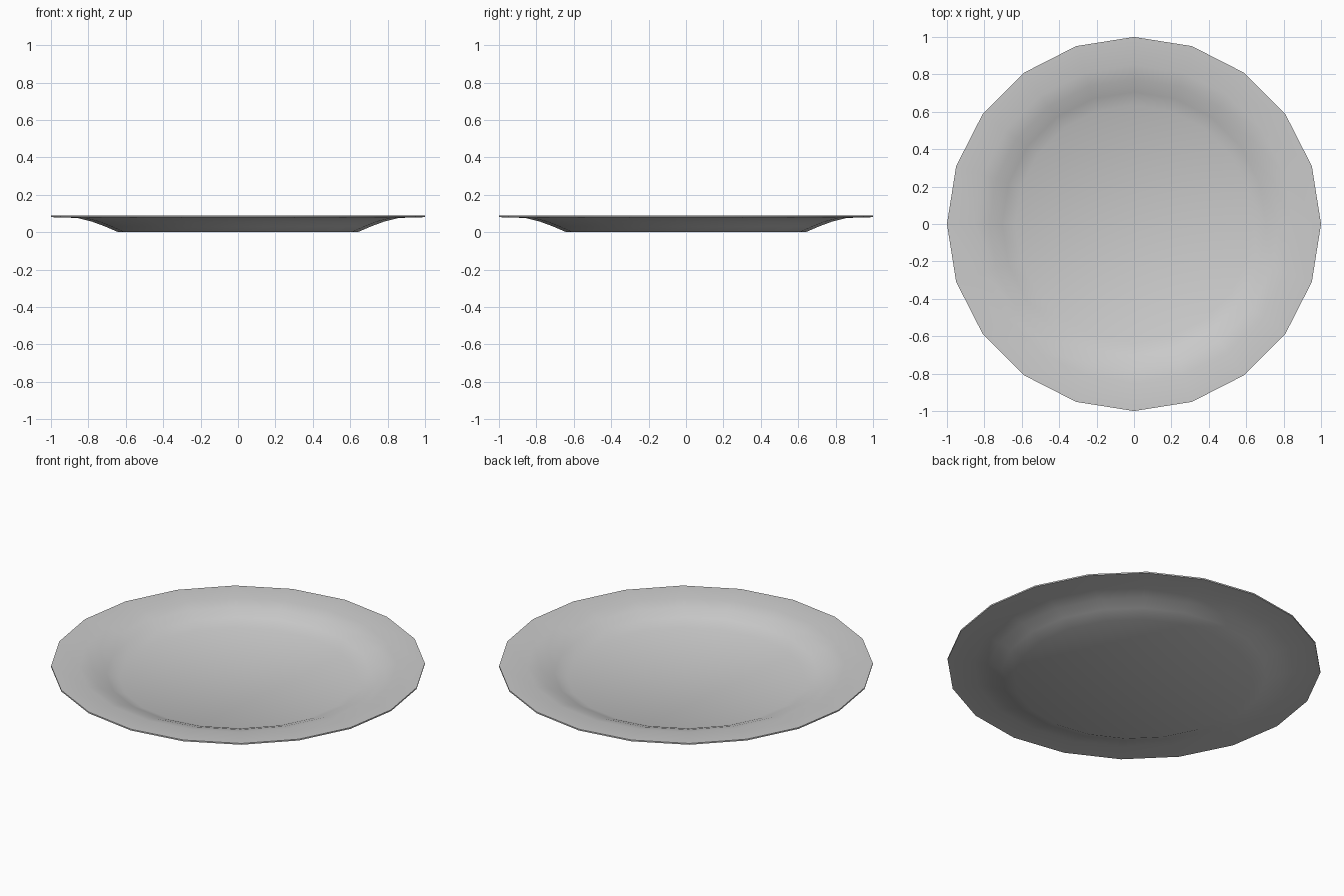
import bpy, bmesh
from math import cos, sin, tau, radians

if "Cube" in bpy.data.objects:
    bpy.data.objects.remove(bpy.data.objects["Cube"])

SIDES = 20

# Plate cross-section (radius, height): underside outward, then top side inward
profile = [
    (0.64, 0.0), (0.71, 0.03), (0.78, 0.056), (0.86, 0.076), (1.0, 0.08),
    (1.0, 0.088), (0.85, 0.084), (0.775, 0.065), (0.705, 0.039), (0.635, 0.009),
]

bm = bmesh.new()
rings = [[bm.verts.new((r * cos(tau * i / SIDES), r * sin(tau * i / SIDES), z))
          for i in range(SIDES)] for r, z in profile]

# Walls between neighbouring rings
for a, b in zip(rings, rings[1:]):
    for i in range(SIDES):
        j = (i + 1) % SIDES
        bm.faces.new((a[i], a[j], b[j], b[i]))

# Flat underside and floor
bm.faces.new(rings[0][::-1])
bm.faces.new(rings[-1])
bmesh.ops.recalc_face_normals(bm, faces=bm.faces)

mesh = bpy.data.meshes.new("plate")
bm.to_mesh(mesh)
bm.free()
plate = bpy.data.objects.new("plate", mesh)
bpy.context.collection.objects.link(plate)

# Smooth surfaces with a crisp rim edge
bpy.context.view_layer.objects.active = plate
plate.select_set(True)
bpy.ops.object.shade_smooth_by_angle(angle=radians(40))
